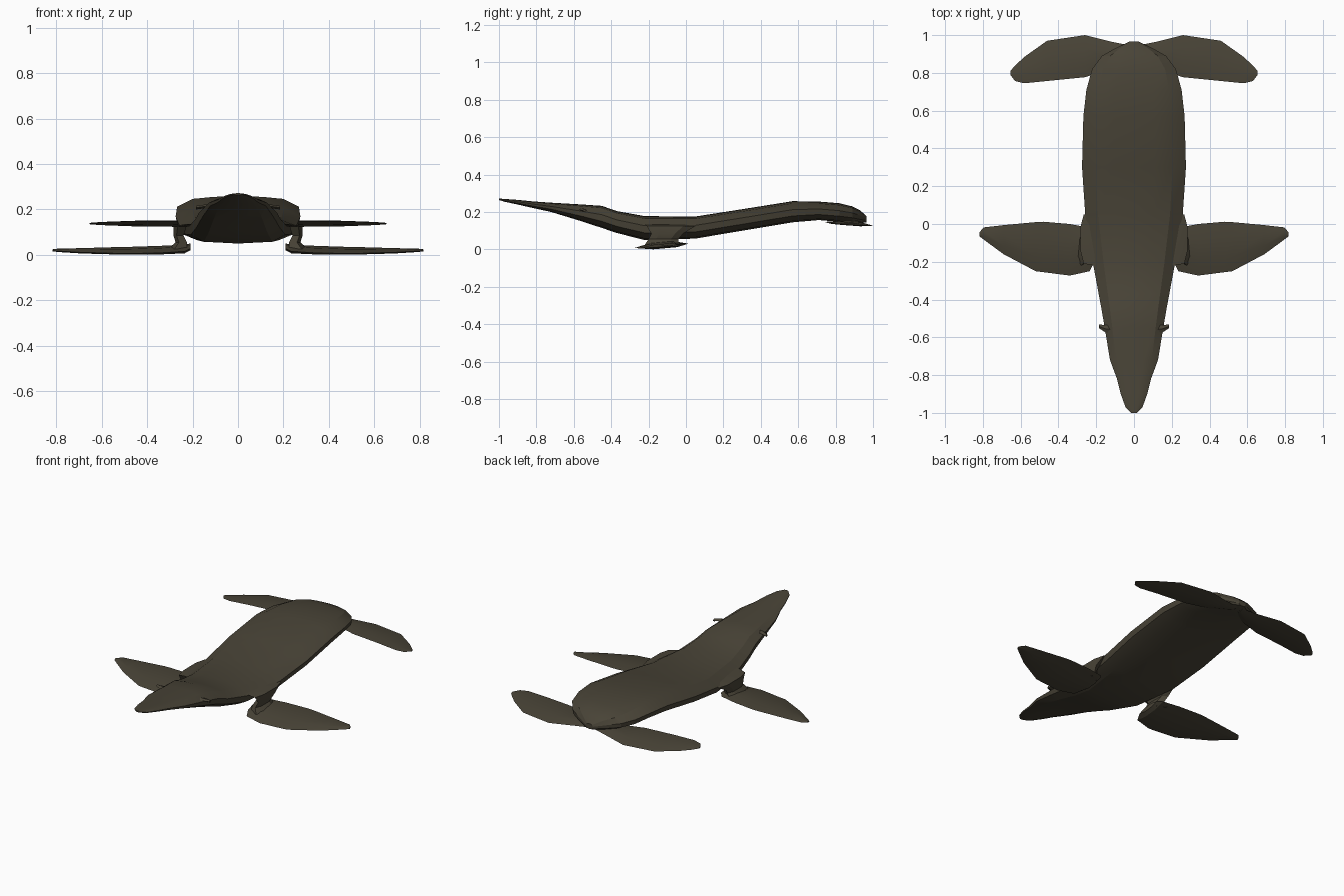
import bpy
import bmesh
from mathutils import Vector

default_cube = bpy.data.objects.get("Cube")
if default_cube:
    bpy.data.objects.remove(default_cube, do_unlink=True)


def make_material(name, colour):
    material = bpy.data.materials.new(name)
    material.use_nodes = True
    material.diffuse_color = colour
    shader = material.node_tree.nodes["Principled BSDF"]
    shader.inputs["Base Color"].default_value = colour
    shader.inputs["Roughness"].default_value = 0.9
    return material


hide = make_material("dark olive brown hide", (0.066, 0.057, 0.038, 1))


def loft(name, rings, mirrored=False):
    """Skin a list of equal closed rings, cap both ends and optionally mirror in x."""
    mesh = bpy.data.meshes.new(name)
    bm = bmesh.new()
    loops = [[bm.verts.new(point) for point in ring] for ring in rings]
    for first, second in zip(loops, loops[1:]):
        count = len(first)
        for i in range(count):
            j = (i + 1) % count
            bm.faces.new((first[i], first[j], second[j], second[i]))
    bm.faces.new(loops[0])
    bm.faces.new(loops[-1])
    bmesh.ops.recalc_face_normals(bm, faces=bm.faces)
    bm.to_mesh(mesh)
    bm.free()
    mesh.materials.append(hide)
    part = bpy.data.objects.new(name, mesh)
    bpy.context.collection.objects.link(part)
    if mirrored:
        part.modifiers.new("both sides", "MIRROR").use_axis[0] = True
    bpy.ops.object.select_all(action="DESELECT")
    part.select_set(True)
    bpy.context.view_layer.objects.active = part
    bpy.ops.object.shade_smooth_by_angle(angle=0.35)
    return part


# Body: half profile as fractions of width and height, from spine to belly
half_profile = [(0, 1), (0.4, 0.98), (0.74, 0.9), (1, 0.6),
                (0.97, 0.3), (0.7, 0.06), (0, 0)]
profile = half_profile + [(-w, h) for w, h in reversed(half_profile[1:-1])]

# Stations from snout to rump: y, half width, underside z, top z
body_stations = [
    (-1, 0.015, 0.264, 0.272), (-0.97, 0.045, 0.255, 0.27),
    (-0.9, 0.07, 0.24, 0.265), (-0.82, 0.09, 0.222, 0.257),
    (-0.72, 0.127, 0.2, 0.25), (-0.55, 0.155, 0.148, 0.24),
    (-0.45, 0.172, 0.115, 0.233), (-0.37, 0.187, 0.088, 0.205),
    (-0.22, 0.215, 0.05, 0.178), (0.05, 0.258, 0.058, 0.176),
    (0.3, 0.275, 0.1, 0.215), (0.57, 0.268, 0.145, 0.258),
    (0.71, 0.252, 0.157, 0.256), (0.82, 0.222, 0.148, 0.247),
    (0.89, 0.17, 0.143, 0.23), (0.93, 0.1, 0.14, 0.21),
    (0.965, 0.025, 0.145, 0.178),
]
loft("body", [[(half * w, y, low + (high - low) * h) for w, h in profile]
              for y, half, low, high in body_stations])


def flipper(name, stations, slope):
    """Stations from root to tip: x, leading y, trailing y, middle z, thickness."""
    rings = []
    for x, lead, trail, z, thick in stations:
        middle = (lead + trail) / 2
        ring = []
        for along, up in [(0, 0), (0.3, 0.5), (0.7, 0.5),
                          (1, 0), (0.7, -0.5), (0.3, -0.5)]:
            y = lead + (trail - lead) * along
            ring.append((x, y, z + thick * up + slope * (y - middle)))
        rings.append(ring)
    return loft(name, rings, mirrored=True)


flipper("front_flippers", [
    (0.21, -0.2, -0.05, 0.035, 0.025), (0.235, -0.25, -0.02, 0.026, 0.03),
    (0.34, -0.273, 0, 0.021, 0.028), (0.48, -0.255, 0.012, 0.018, 0.025),
    (0.52, -0.25, 0.01, 0.018, 0.024), (0.69, -0.16, -0.006, 0.018, 0.018),
    (0.795, -0.083, -0.018, 0.02, 0.012), (0.818, -0.065, -0.043, 0.02, 0.008),
], 0.09)

flipper("rear_flippers", [
    (0.02, 0.89, 0.945, 0.145, 0.015), (0.12, 0.82, 0.965, 0.142, 0.022),
    (0.26, 0.777, 1, 0.138, 0.02), (0.46, 0.757, 0.97, 0.138, 0.016),
    (0.58, 0.745, 0.885, 0.138, 0.01), (0.63, 0.757, 0.838, 0.138, 0.007),
    (0.655, 0.79, 0.81, 0.138, 0.005),
], -0.1)

# Shoulders: a bent limb from the flank down into each front flipper
shoulder_stations = [
    ((0.19, -0.08, 0.135), 0.05, 0.14), ((0.255, -0.08, 0.125), 0.028, 0.13),
    ((0.262, -0.1, 0.085), 0.022, 0.085), ((0.25, -0.12, 0.055), 0.025, 0.08),
    ((0.265, -0.13, 0.025), 0.04, 0.09),
]
loft("shoulders", [
    [Vector(centre) + Vector((wide * a, long * b, 0))
     for a, b in [(1, 0.5), (1, -0.5), (0.4, -1), (-1, -0.7), (-1, 0.7), (0.4, 1)]]
    for centre, wide, long in shoulder_stations], mirrored=True)

# Ears: small swept fins on each side of the head
loft("ears", [
    [(x, y - depth, z), (x, y, z + 0.008), (x, y + depth, z), (x, y, z - 0.008)]
    for x, y, z, depth in [(0.11, -0.56, 0.215, 0.025),
                           (0.15, -0.555, 0.213, 0.02),
                           (0.185, -0.542, 0.208, 0.01)]], mirrored=True)
